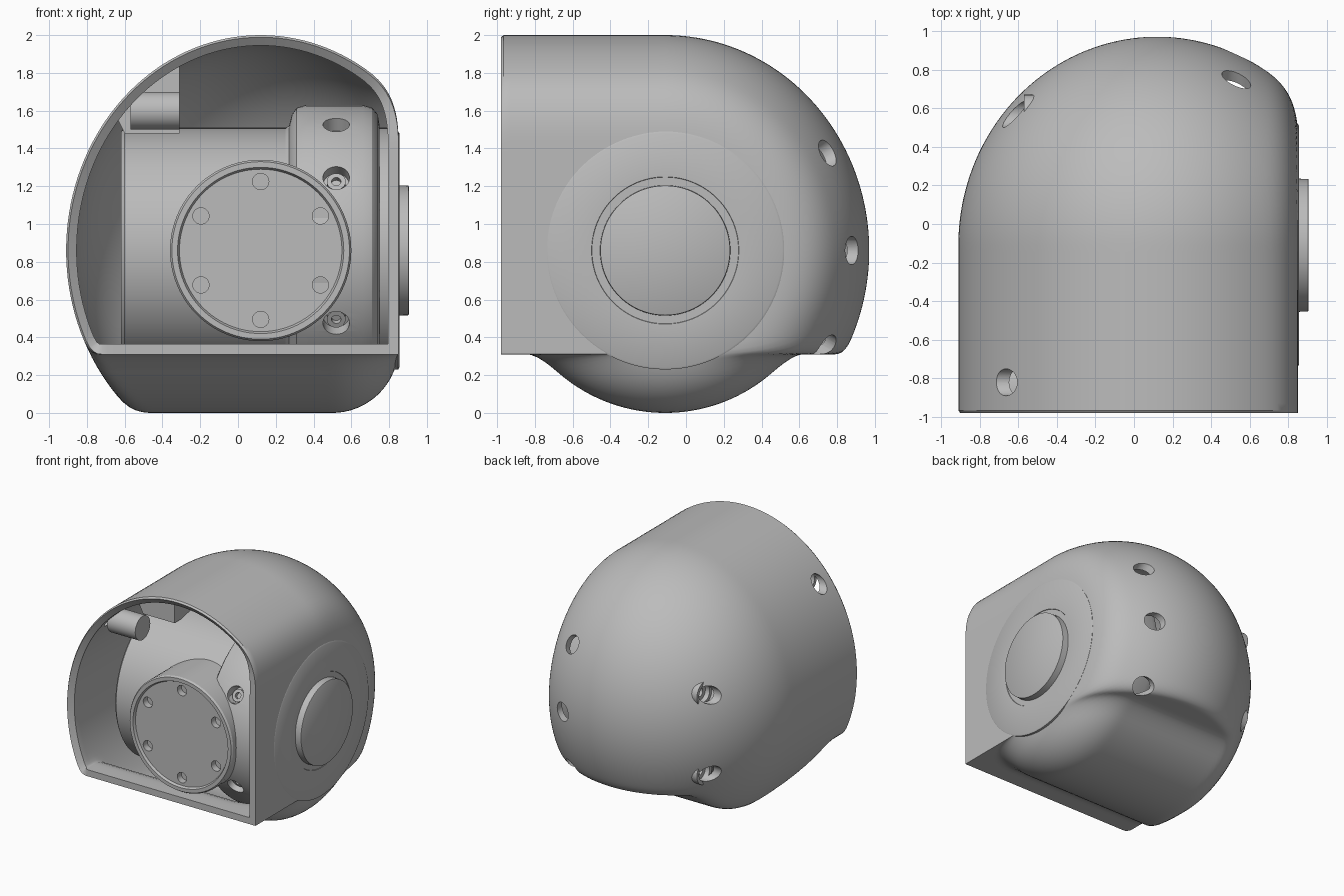
import bpy, bmesh
from math import sin, cos, pi, sqrt, radians
from mathutils import Vector

cube = bpy.data.objects.get("Cube")
if cube:
    bpy.data.objects.remove(cube, do_unlink=True)

grey = bpy.data.materials.new("housing_grey")
grey.use_nodes = True
grey.diffuse_color = (0.5, 0.5, 0.5, 1)
grey.node_tree.nodes["Principled BSDF"].inputs["Base Color"].default_value = (0.5, 0.5, 0.5, 1)

CX, CY, CZ = 0.12, -0.11, 0.86      # centre of the dome and of both shafts
RX, RY, RZ = 1.03, 1.08, 1.14       # dome radii
SIDE, FLOOR, BELLY = 0.85, 0.31, 0.86
WALL = 0.055
X, Y = Vector((1, 0, 0)), Vector((0, 1, 0))


def make_object(name, bm):
    bmesh.ops.recalc_face_normals(bm, faces=bm.faces)
    mesh = bpy.data.meshes.new(name)
    bm.to_mesh(mesh)
    bm.free()
    obj = bpy.data.objects.new(name, mesh)
    mesh.materials.append(grey)
    bpy.context.collection.objects.link(obj)
    return obj


def lathe(name, profile, origin, axis, sides=64):
    """Revolve (radius, distance) points about an axis."""
    bm = bmesh.new()
    turn = Vector((0, 0, 1)).rotation_difference(axis)
    rings = []
    for r, d in profile:
        count = sides if r > 0 else 1
        rings.append([bm.verts.new(Vector(origin) + turn @ Vector(
            (r * cos(2 * pi * i / sides), r * sin(2 * pi * i / sides), d)))
            for i in range(count)])
    for a, b in zip(rings, rings[1:]):
        for i in range(sides):
            j = (i + 1) % sides
            quad = [a[i % len(a)], a[j % len(a)], b[j % len(b)], b[i % len(b)]]
            bm.faces.new(list(dict.fromkeys(quad)))
    return make_object(name, bm)


def rod(name, r, start, end, origin, axis, sides=32):
    return lathe(name, [(0, start), (r, start), (r, end), (0, end)], origin, axis, sides)


def cut(obj, cutters):
    for c in cutters:
        mod = obj.modifiers.new("hole", "BOOLEAN")
        mod.operation, mod.solver, mod.object = "DIFFERENCE", "EXACT", c
        c.hide_render = True
        c.hide_set(True)


def finish(obj, angle=32):
    bpy.ops.object.select_all(action="DESELECT")
    bpy.context.view_layer.objects.active = obj
    obj.select_set(True)
    for mod in list(obj.modifiers):
        bpy.ops.object.modifier_apply(modifier=mod.name)
    bpy.ops.object.shade_smooth_by_angle(angle=radians(angle))


def soft_min(a, b, k):
    h = max(k - abs(a - b), 0) / k
    return min(a, b) - h * h * k / 4


def soft_max(a, b, k):
    return -soft_min(-a, -b, k)


def underside(x, y):
    """Flat floor joined to a round belly whose right edge is filleted."""
    edge = min(max(x - 0.5, 0), 0.349)
    r = BELLY - 0.35 + sqrt(0.35 ** 2 - edge ** 2)
    inside = r * r - (y - CY) ** 2
    return FLOOR if inside <= 0 else soft_min(FLOOR, CZ - sqrt(inside), 0.1)


# Shell: extruded arch closing into a dome, flattened at the side and below
def build_shell():
    sides, bm = 144, bmesh.new()
    stations = [(-0.98, 0.99), (-0.965, 1)]
    stations += [(-0.965 + i * (CY + 0.965) / 24, 1) for i in range(1, 24)]
    stations += [(CY + RY * sin(t), cos(t)) for t in [i * pi / 96 for i in range(48)]]
    rings = []
    for y, s in stations:
        ring = []
        for i in range(sides):
            t = 2 * pi * i / sides
            x = soft_min(CX + RX * s * cos(t), SIDE, 0.16)
            z = CZ + RZ * s * sin(t)
            z = soft_max(z, underside(x, y), 0.08)
            ring.append(bm.verts.new((x, y, z)))
        rings.append(ring)
    for a, b in zip(rings, rings[1:]):
        for i in range(sides):
            j = (i + 1) % sides
            bm.faces.new((a[i], a[j], b[j], b[i]))
    pole = bm.verts.new((CX, CY + RY, CZ))
    for i in range(sides):
        bm.faces.new((rings[-1][i], rings[-1][(i + 1) % sides], pole))
    return make_object("shell", bm)


shell = build_shell()
solid = shell.modifiers.new("wall", "SOLIDIFY")
solid.thickness, solid.offset = WALL, -1

# Screw holes around the back of the shell, and along the right side
centre = (0.53, CY, CZ)
cutters = [rod("hole_cutter", 0.075, 0.8, 1.3, centre, Vector((0, cos(a), sin(a))))
           for a in map(radians, (31, 0, -31))]
post_spots = [(-0.82, 1.6), (0.57, CZ + 0.33), (0.57, CZ - 0.33)]
for y, z in post_spots:
    cutters.append(rod("hole_cutter", 0.07, -1.2, -0.53, (0, y, z), X))
cut(shell, cutters)
finish(shell)

# Counterbored screw posts behind the right side holes
for y, z in post_spots:
    finish(lathe("screw_post", [(0, -0.31), (0.1, -0.31), (0.1, -0.57), (0.07, -0.57),
                                (0.07, -0.53), (0.035, -0.53), (0.035, -0.45), (0, -0.45)],
                 (0, y, z), X, 32))

# Drive barrel lying across the housing
finish(lathe("drive_barrel", [(0, -0.62), (0.63, -0.62), (0.65, -0.6), (0.65, 0.8), (0, 0.8)],
             (0, CY, CZ), X, 96))

# Bracket collar around the barrel, with radial screw holes
collar = lathe("bracket_collar",
               [(0, 0.2), (0.62, 0.2), (0.66, 0.27), (0.72, 0.285), (0.755, 0.31), (0.77, 0.36),
                (0.77, 0.66), (0.755, 0.71), (0.72, 0.74), (0.66, 0.75), (0, 0.75)],
               (0, CY, CZ), X, 96)
front_angles = [radians(180 - a) for a in (60, 30, -30)]
cut(collar, [rod("collar_cutter", 0.07, 0.69, 0.9, (0.52, CY, CZ), Vector((0, cos(a), sin(a))))
             for a in front_angles])
finish(collar)

# Screws seated in the collar
for a in front_angles[1:] + [radians(d) for d in (31, 0, -31)]:
    finish(lathe("collar_screw", [(0, 0.6), (0.05, 0.6), (0.05, 0.73), (0.025, 0.73),
                                  (0.025, 0.7), (0, 0.7)],
                 (0.52, CY, CZ), Vector((0, cos(a), sin(a))), 24))

# Output flange facing the opening, with a ring of bolt holes
flange = lathe("output_flange", [(0, -0.3), (0.48, -0.3), (0.48, -0.92), (0.47, -0.935),
                                 (0.44, -0.935), (0.43, -0.915), (0, -0.915)],
               (CX, 0, CZ), Y, 96)
cut(flange, [rod("bolt_cutter", 0.043, -1.1, -0.86,
                 (CX + 0.365 * sin(i * pi / 3), 0, CZ + 0.365 * cos(i * pi / 3)), Y)
             for i in range(6)])
finish(flange)

# Side cap with its raised hub
finish(lathe("side_cap", [(0, 0.6), (0.63, 0.6), (0.63, 0.848), (0.62, 0.854), (0.39, 0.854),
                          (0.388, 0.85), (0.345, 0.85), (0.343, 0.902), (0.338, 0.905), (0, 0.905)],
             (0, CY, CZ), X, 96))

# Gusset between barrel and shell
bm = bmesh.new()
outline = [(-0.31, 1.48), (-0.31, 1.84), (-0.46, 1.74), (-0.64, 1.56), (-0.6, 1.48)]
face = bm.faces.new([bm.verts.new((x, -0.4, z)) for x, z in outline])
moved = bmesh.ops.extrude_face_region(bm, geom=[face])["geom"]
bmesh.ops.translate(bm, vec=(0, 0.35, 0),
                    verts=[v for v in moved if isinstance(v, bmesh.types.BMVert)])
finish(make_object("gusset", bm))
